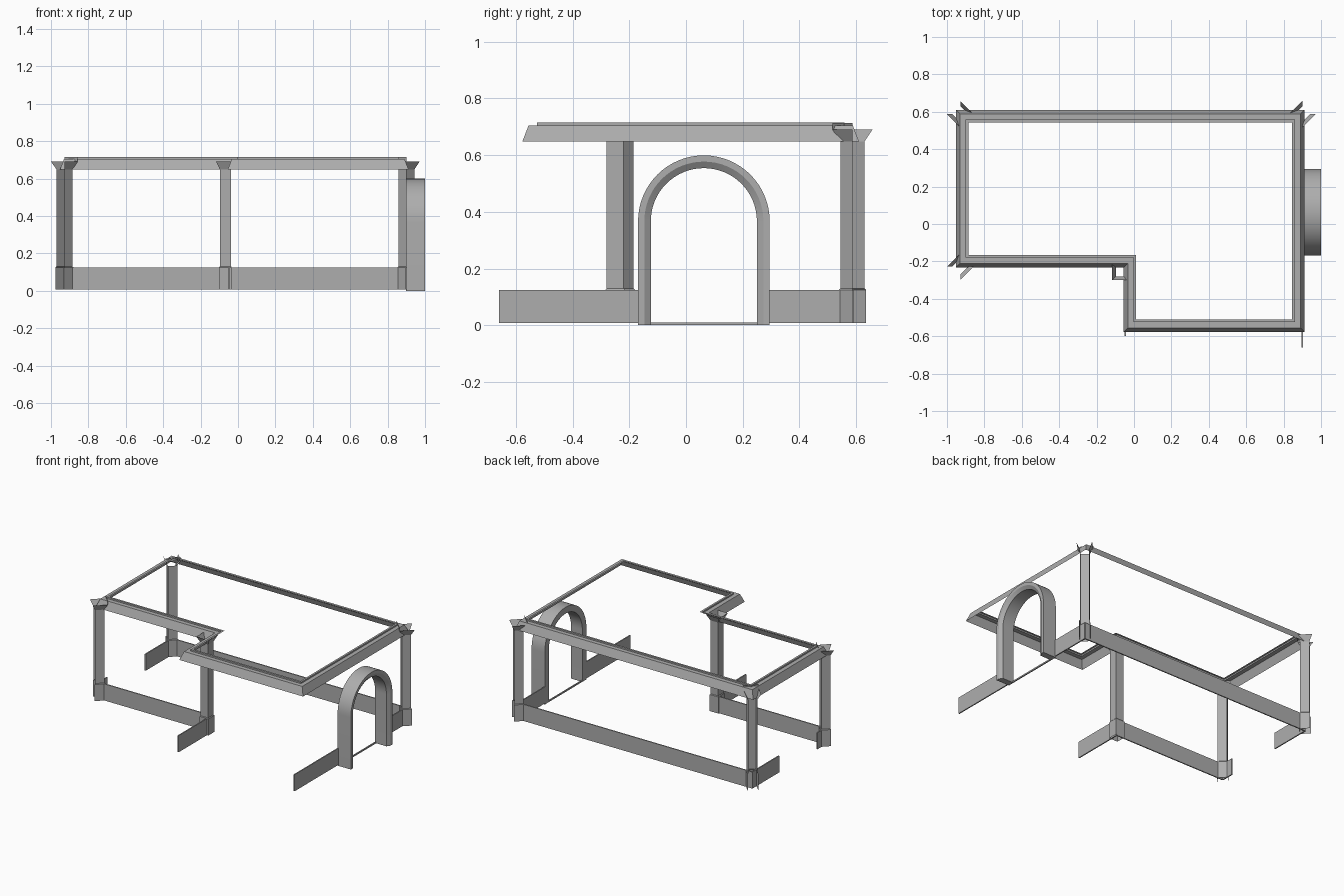
import bpy, math
from mathutils import Vector

if "Cube" in bpy.data.objects:
    bpy.data.objects.remove(bpy.data.objects["Cube"])

# Dark grey trim colour
grey = bpy.data.materials.new("trim_grey")
grey.diffuse_color = (0.42, 0.42, 0.42, 1)
grey.use_nodes = True
grey.node_tree.nodes["Principled BSDF"].inputs["Base Color"].default_value = grey.diffuse_color


def make(name, verts, faces, smooth=False):
    me = bpy.data.meshes.new(name)
    me.from_pydata([tuple(v) for v in verts], [], faces)
    me.update()
    me.materials.append(grey)
    ob = bpy.data.objects.new(name, me)
    bpy.context.collection.objects.link(ob)
    if smooth:
        bpy.ops.object.select_all(action='DESELECT')
        ob.select_set(True)
        bpy.context.view_layer.objects.active = ob
        bpy.ops.object.shade_smooth_by_angle(angle=math.radians(30))
    return ob


def box(name, x0, x1, y0, y1, z0, z1):
    v = [(x, y, z) for z in (z0, z1) for x, y in ((x0, y0), (x1, y0), (x1, y1), (x0, y1))]
    return make(name, v, [(3, 2, 1, 0), (4, 5, 6, 7), (0, 1, 5, 4),
                          (1, 2, 6, 5), (2, 3, 7, 6), (3, 0, 4, 7)])


def loft(name, rings, closed_section, closed_path, smooth=False):
    """Join a series of equal-length vertex rows with quads."""
    n, m = len(rings[0]), len(rings)
    faces = []
    for i in range(m if closed_path else m - 1):
        for j in range(n if closed_section else n - 1):
            a, b = i * n, ((i + 1) % m) * n
            k = (j + 1) % n
            faces.append((a + j, b + j, b + k, a + k))
    if closed_section and not closed_path:
        faces += [tuple(range(n)), tuple(range((m - 1) * n, m * n))[::-1]]
    return make(name, [v for r in rings for v in r], faces, smooth)


def square_tube(name, cx, cy, turn, levels, sides=(0, 1, 2, 3)):
    """Open square tube; levels are (half width, z). Side 0 faces 'turn'."""
    verts = []
    for h, z in levels:
        for k in range(4):
            a = turn + math.radians(-45 + 90 * k)
            r = h * math.sqrt(2)
            verts.append((cx + r * math.cos(a), cy + r * math.sin(a), z))
    faces = []
    for i in range(len(levels) - 1):
        for k in sides:
            l = (k + 1) % 4
            faces.append((4 * i + k, 4 * i + l, 4 * i + 4 + l, 4 * i + 4 + k))
    return make(name, verts, faces)


LEFT, BACK, RIGHT, NOTCH_Y, NOTCH_X = -0.928, 0.587, 0.9, -0.227, -0.047

# Cornice: open moulding swept round the L-shaped outline
outline = [(-0.952, -0.232), (-0.055, -0.232), (-0.055, -0.577),
           (0.912, -0.577), (0.912, 0.61), (-0.952, 0.61)]
profile = [(0, 0.648), (0.022, 0.705), (0.052, 0.705), (0.052, 0.715), (0.066, 0.715)]
rings = []
for i, p in enumerate(outline):
    p = Vector(p)
    d0 = (p - Vector(outline[i - 1])).normalized()
    d1 = (Vector(outline[(i + 1) % len(outline)]) - p).normalized()
    inward = Vector((-d0.y, d0.x)) + Vector((-d1.y, d1.x))
    rings.append([(p.x + inward.x * o, p.y + inward.y * o, z) for o, z in profile])
loft("cornice", rings, False, True)

# Corner posts: diagonal channels open outward, side-flared capitals; inner post is square
posts = [("back_left", LEFT, BACK, 135), ("back_right", RIGHT, BACK, 45),
         ("front_left", LEFT, NOTCH_Y, 225), ("notch", -0.067, -0.25, 0)]
for name, x, y, deg in posts:
    t = math.radians(deg)
    diagonal = deg != 0
    shaft = (1, 2, 3) if diagonal else (0, 1, 2, 3)
    square_tube(name + "_post", x, y, t, [(0.03, 0.13), (0.03, 0.648)], shaft)
    square_tube(name + "_base", x, y, t, [(0.034, 0.008), (0.034, 0.125), (0.03, 0.13)], shaft)
    square_tube(name + "_capital", x, y, t, [(0.03, 0.648), (0.05, 0.69)],
                (1, 3) if diagonal else (0, 1, 2, 3))
    if diagonal:
        square_tube(name + "_capital_back", x, y, t, [(0.05, 0.69), (0.05, 0.714)], (2,))

# Baseboards
T = 0.004
Z = (0.008, 0.125)
box("back_baseboard", LEFT, RIGHT, BACK - T, BACK + T, *Z)
box("front_baseboard", LEFT, NOTCH_X, NOTCH_Y - T, NOTCH_Y + T, *Z)
box("left_baseboard_back", LEFT - T, LEFT + T, 0.29, BACK, *Z)
box("left_baseboard_front", LEFT - T, LEFT + T, NOTCH_Y, -0.135, *Z)
box("notch_baseboard", NOTCH_X - T, NOTCH_X + T, -0.6, NOTCH_Y, *Z)
box("right_baseboard_front", RIGHT - T, RIGHT + T, -0.66, -0.165, *Z)
box("right_baseboard_back", RIGHT - T, RIGHT + T, 0.295, BACK, *Z)

# Arched door surround: section (radius, x) swept up, round and down
section = [(0.232, 0.897), (0.232, 1.0), (0.21, 1.0), (0.187, 0.985), (0.187, 0.897)]
CY, SPRING, N = 0.063, 0.367, 32
path = [(1, 0, 0)]
path += [(math.cos(math.pi * i / N), math.sin(math.pi * i / N), SPRING) for i in range(N + 1)]
path += [(-1, 0, 0)]
rings = [[(x, CY + r * c, z + r * s) for r, x in section] for c, s, z in path]
loft("door_arch", rings, True, False, smooth=True)

# Threshold
box("door_threshold", 0.897, 0.905, CY - 0.187, CY + 0.187, 0, 0.01)
